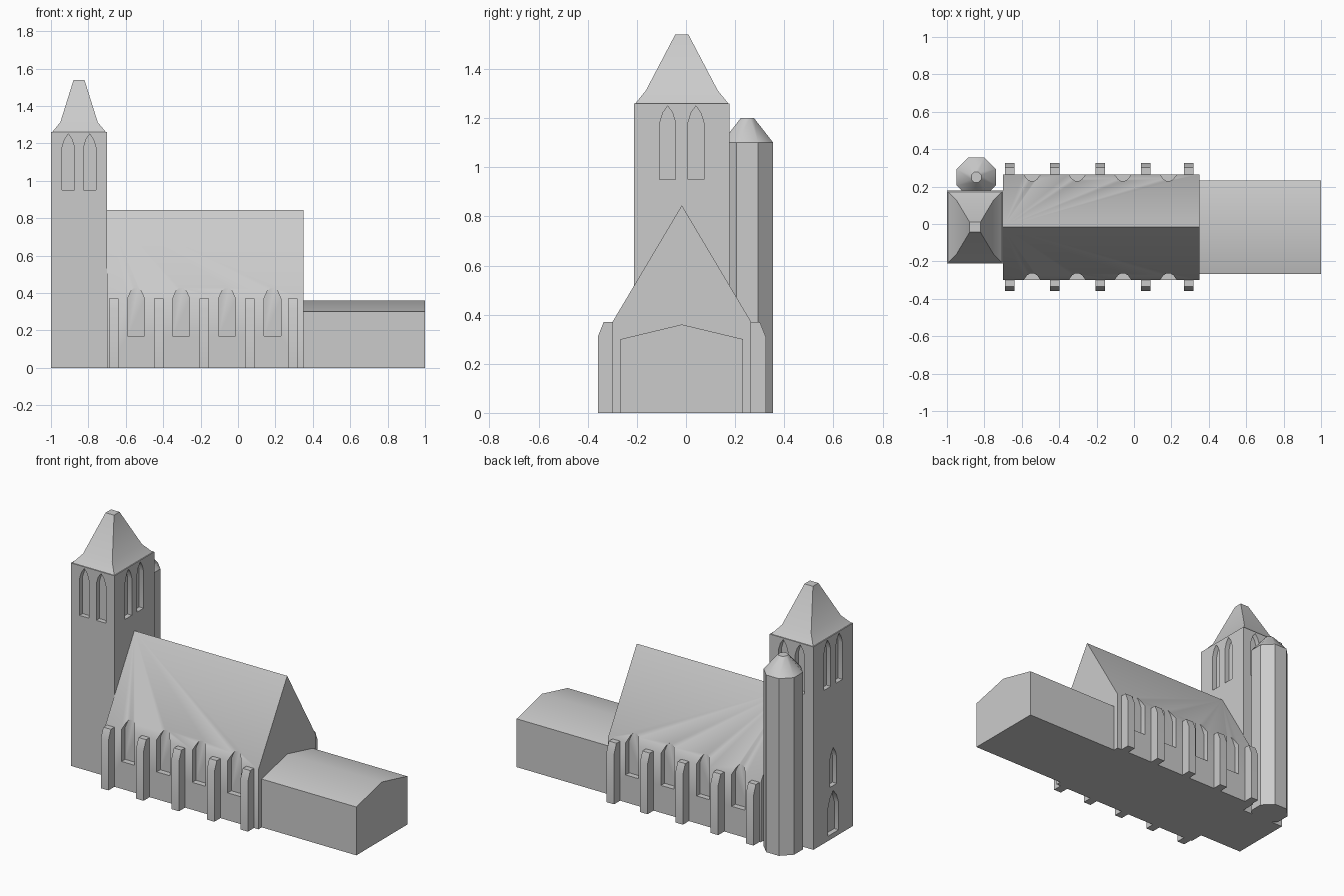
import bpy, bmesh, math
from mathutils import Matrix, Vector

if "Cube" in bpy.data.objects:
    bpy.data.objects.remove(bpy.data.objects["Cube"])

C = -0.017    # centre line of the church in y
TX = -0.85    # tower centre in x

stone = bpy.data.materials.new("grey stone")
stone.diffuse_color = (0.6, 0.6, 0.6, 1)
stone.use_nodes = True
stone.node_tree.nodes["Principled BSDF"].inputs["Base Color"].default_value = stone.diffuse_color


def add_object(name, bm):
    bmesh.ops.recalc_face_normals(bm, faces=bm.faces)
    me = bpy.data.meshes.new(name)
    bm.to_mesh(me)
    bm.free()
    me.materials.append(stone)
    ob = bpy.data.objects.new(name, me)
    bpy.context.collection.objects.link(ob)
    return ob


def loft(bm, rings):
    """Skin a list of closed rings and cap both ends."""
    vs = [[bm.verts.new(p) for p in r] for r in rings]
    n = len(vs[0])
    for a, b in zip(vs, vs[1:]):
        for i in range(n):
            j = (i + 1) % n
            bm.faces.new((a[i], a[j], b[j], b[i]))
    bm.faces.new(vs[0][::-1])
    bm.faces.new(vs[-1])


def prism_x(bm, profile, x0, x1):
    """Extrude a (y, z) profile along x."""
    loft(bm, [[(x, y, z) for y, z in profile] for x in (x0, x1)])


def house(half, wall, ridge):
    return [(C - half, 0), (C + half, 0), (C + half, wall), (C, ridge), (C - half, wall)]


def arch_cutter(bm, pos, angle, w, z0, shoulder, apex, depth):
    """Pointed-arch block; angle 0 faces -y, set into the wall by depth."""
    h = w / 2
    rise = apex - shoulder
    prof = [(-h, z0), (h, z0), (h, shoulder), (h * 0.6, shoulder + rise * 0.6), (0, apex),
            (-h * 0.6, shoulder + rise * 0.6), (-h, shoulder)]
    m = Matrix.Translation((pos[0], pos[1], 0)) @ Matrix.Rotation(angle, 4, 'Z')
    loft(bm, [[m @ Vector((x, y, z)) for x, z in prof] for y in (-0.06, depth)])


def cut(ob, bm):
    """Subtract the cutter mesh and bake the result."""
    cutter = add_object("window_cutter", bm)
    cutter.hide_render = True
    mod = ob.modifiers.new("windows", 'BOOLEAN')
    mod.operation = 'DIFFERENCE'
    mod.solver = 'EXACT'
    mod.object = cutter
    dg = bpy.context.evaluated_depsgraph_get()
    me = bpy.data.meshes.new_from_object(ob.evaluated_get(dg))
    ob.modifiers.clear()
    ob.data = me
    bpy.data.objects.remove(cutter)


# nave with steep roof
bm = bmesh.new()
prism_x(bm, house(0.2825, 0.37, 0.845), -0.7, 0.35)
nave = add_object("nave", bm)
bm = bmesh.new()
for x in (-0.545, -0.304, -0.059, 0.184):
    for s, a in ((-1, 0), (1, math.pi)):
        arch_cutter(bm, (x, C + s * 0.2825), a, 0.09, 0.17, 0.37, 0.44, 0.035)
cut(nave, bm)

# low chancel
bm = bmesh.new()
prism_x(bm, house(0.25, 0.30, 0.36), 0.34, 1.0)
add_object("chancel", bm)

# buttresses on both sides
bm = bmesh.new()
for x in (-0.665, -0.423, -0.18, 0.063, 0.293):
    for s in (-1, 1):
        prof = [(0.27, 0), (0.342, 0), (0.342, 0.31), (0.318, 0.37), (0.27, 0.37)]
        prism_x(bm, [(C + s * y, z) for y, z in prof], x - 0.026, x + 0.026)
add_object("buttresses", bm)


def rect(hx, hy, z):
    return [(TX + sx * hx, C + sy * hy, z) for sx, sy in ((-1, -1), (1, -1), (1, 1), (-1, 1))]


# tower with belfry windows, west window and door
bm = bmesh.new()
loft(bm, [rect(0.15, 0.195, 0), rect(0.15, 0.195, 1.26)])
tower = add_object("tower", bm)
bm = bmesh.new()
for d in (-0.0575, 0.0575):
    for pos, a in (((TX + d, C - 0.195), 0), ((TX + d, C + 0.195), math.pi),
                   ((TX + 0.15, C + d), math.pi / 2), ((TX - 0.15, C + d), -math.pi / 2)):
        arch_cutter(bm, pos, a, 0.065, 0.95, 1.18, 1.25, 0.03)
west = (TX - 0.15, C)
arch_cutter(bm, west, -math.pi / 2, 0.068, 0.325, 0.49, 0.56, 0.03)
arch_cutter(bm, west, -math.pi / 2, 0.105, 0.03, 0.20, 0.295, 0.03)
cut(tower, bm)

# flared spire
bm = bmesh.new()
loft(bm, [rect(0.144, 0.189, 1.26), rect(0.10, 0.146, 1.313), rect(0.029, 0.027, 1.54)])
add_object("spire", bm)


def octagon(apothem, z):
    r = apothem / math.cos(math.pi / 8)
    return [(-0.843 + r * math.cos((i + .5) * math.pi / 4),
             0.25 + r * math.sin((i + .5) * math.pi / 4), z) for i in range(8)]


# octagonal stair turret with cap
bm = bmesh.new()
loft(bm, [octagon(0.105, 0), octagon(0.105, 1.10), octagon(0.027, 1.20)])
add_object("stair_turret", bm)

# smooth shading that keeps hard edges
for ob in bpy.context.scene.objects:
    ob.select_set(True)
    bpy.context.view_layer.objects.active = ob
bpy.ops.object.shade_smooth_by_angle(angle=math.radians(36.5))
